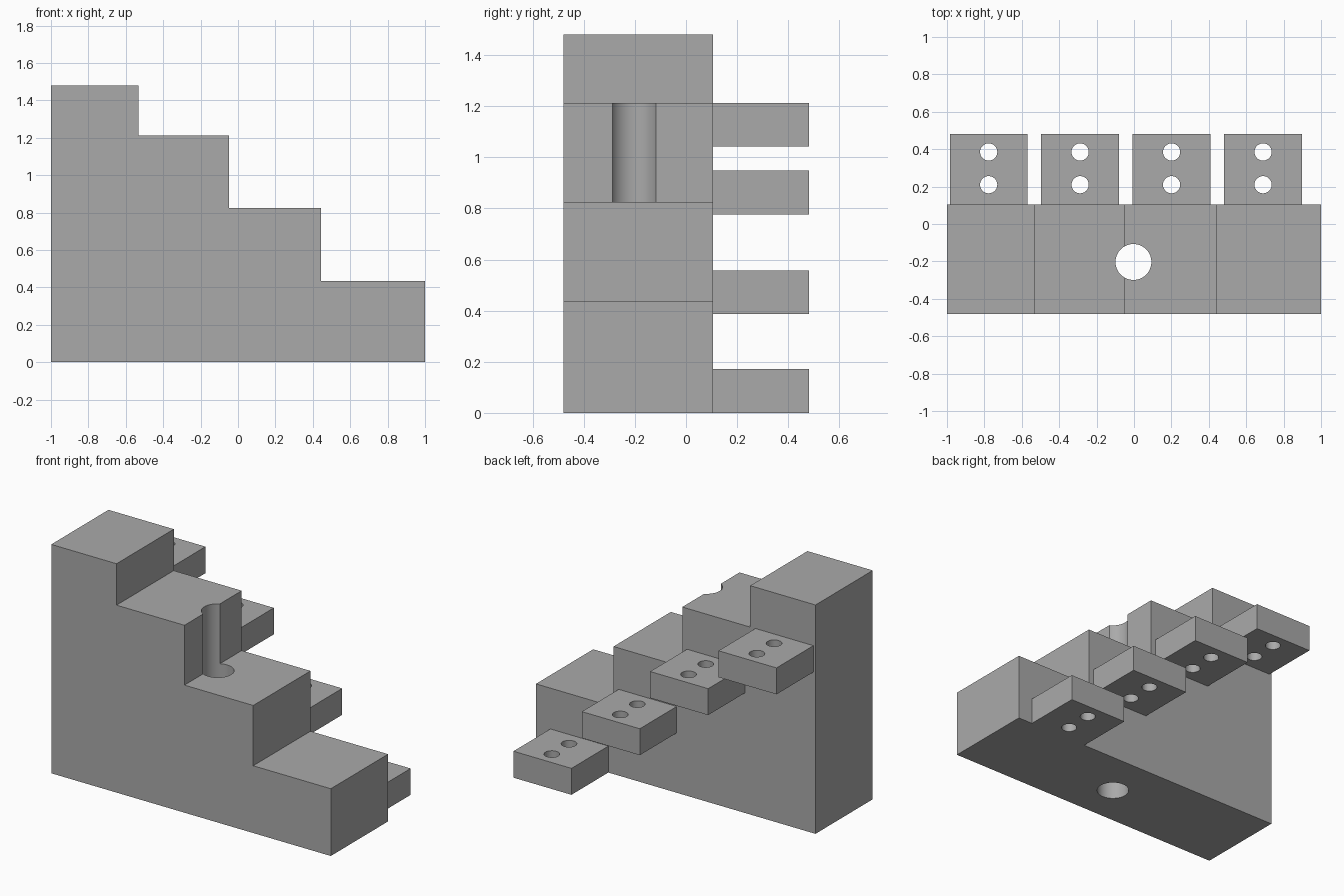
import bpy
import bmesh
from mathutils import Vector

cube = bpy.data.objects.get("Cube")
if cube:
    bpy.data.objects.remove(cube, do_unlink=True)

grey = bpy.data.materials.new("plain grey")
grey.use_nodes = True
GREY = (0.4, 0.4, 0.4, 1)
grey.diffuse_color = GREY
grey.node_tree.nodes["Principled BSDF"].inputs["Base Color"].default_value = GREY

FRONT, WALL, BACK = -0.48, 0.105, 0.482


def add_object(name, bm):
    bmesh.ops.recalc_face_normals(bm, faces=bm.faces)
    mesh = bpy.data.meshes.new(name)
    bm.to_mesh(mesh)
    bm.free()
    mesh.materials.append(grey)
    obj = bpy.data.objects.new(name, mesh)
    bpy.context.collection.objects.link(obj)
    return obj


def prism(name, outline, y0, y1):
    """Extrude an x-z outline from y0 to y1."""
    bm = bmesh.new()
    face = bm.faces.new([bm.verts.new((x, y0, z)) for x, z in outline])
    new = bmesh.ops.extrude_face_region(bm, geom=[face])["geom"]
    bmesh.ops.translate(bm, vec=Vector((0, y1 - y0, 0)),
                        verts=[v for v in new if isinstance(v, bmesh.types.BMVert)])
    return add_object(name, bm)


def drill(obj, x, y, radius):
    """Cut a vertical through hole, then discard the cutter."""
    bpy.ops.mesh.primitive_cylinder_add(vertices=64, radius=radius, depth=4, location=(x, y, 0.7))
    cutter = bpy.context.object
    cutter.hide_render = True
    cutter.data.materials.append(grey)
    mod = obj.modifiers.new("hole", 'BOOLEAN')
    mod.operation = 'DIFFERENCE'
    mod.solver = 'EXACT'
    mod.object = cutter
    bpy.ops.object.select_all(action='DESELECT')
    bpy.context.view_layer.objects.active = obj
    obj.select_set(True)
    bpy.ops.object.modifier_apply(modifier=mod.name)
    bpy.data.objects.remove(cutter, do_unlink=True)
    bpy.ops.object.shade_smooth_by_angle()


# Stepped block with a vertical bore
steps = [(-0.533, 1.48), (-0.047, 1.212), (0.445, 0.825), (1, 0.435)]
outline = [(-1, 0)]
left = -1
for right, top in steps:
    outline += [(left, top), (right, top)]
    left = right
outline.append((1, 0))
body = prism("stepped_block", outline, FRONT, WALL)
drill(body, -0.003, -0.203, 0.096)

# Rear mounting tabs, each with two holes
for i, bottom in enumerate((1.042, 0.777, 0.387, 0)):
    x = -0.777 + 0.489 * i
    x0, x1, top = x - 0.208, x + 0.207, bottom + 0.171
    tab = prism(f"mounting_tab_{i + 1}", [(x0, bottom), (x0, top), (x1, top), (x1, bottom)], WALL, BACK)
    for y in (0.21, 0.385):
        drill(tab, x, y, 0.046)
